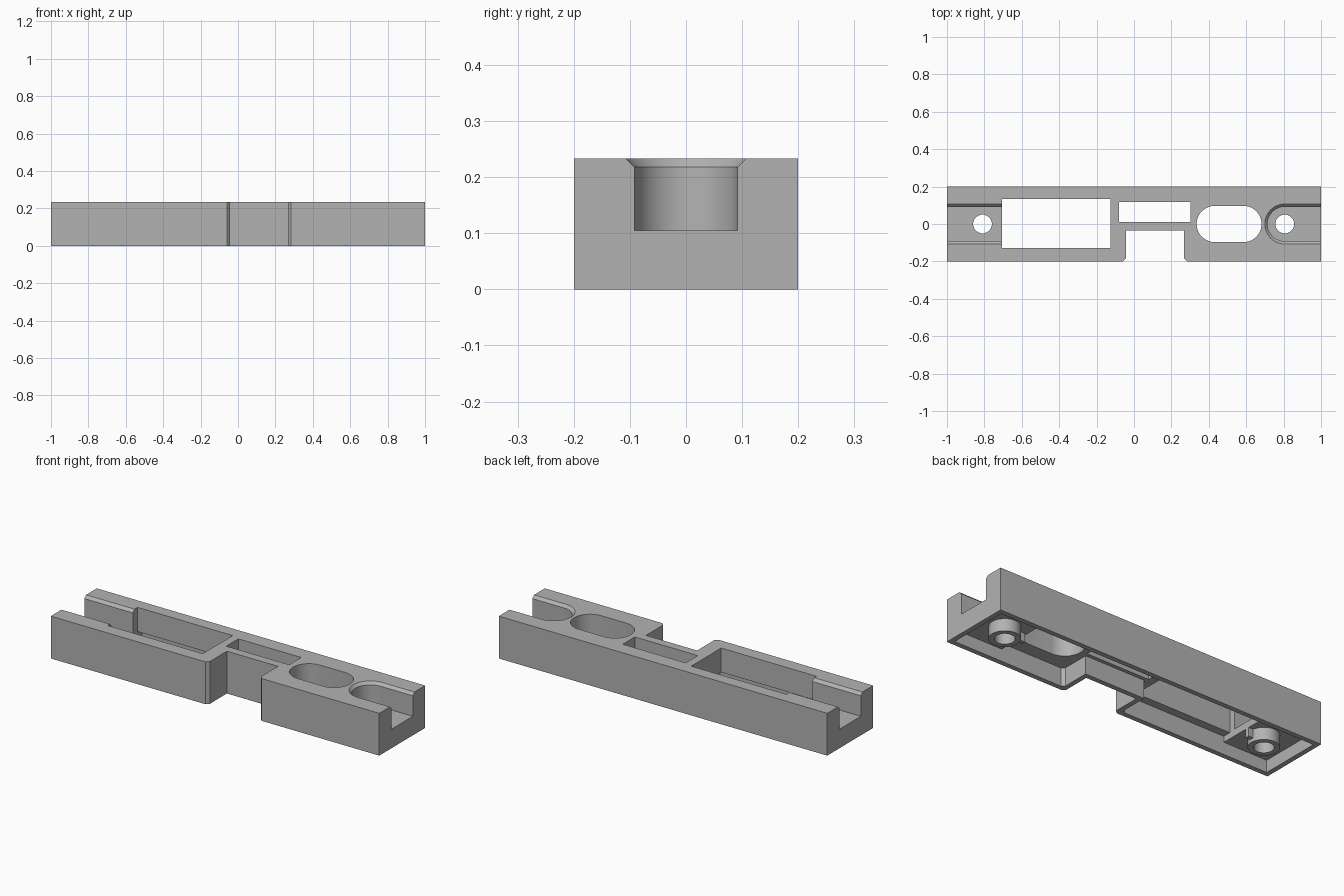
import bpy, bmesh, math

old = bpy.data.objects.get("Cube")
if old:
    bpy.data.objects.remove(old, do_unlink=True)

H = 0.233       # overall height
WALL = 0.027    # shell thickness
FLOOR = 0.105   # groove floor height

grey = bpy.data.materials.new("plain_grey")
grey.use_nodes = True
grey.diffuse_color = (0.45, 0.45, 0.45, 1)
grey.node_tree.nodes["Principled BSDF"].inputs["Base Color"].default_value = (0.45, 0.45, 0.45, 1)


def loft(name, low, high, z0, z1):
    """Solid between two matching outlines (counter-clockwise)."""
    bm = bmesh.new()
    a = [bm.verts.new((x, y, z0)) for x, y in low]
    b = [bm.verts.new((x, y, z1)) for x, y in high]
    n = len(a)
    bm.faces.new(a[::-1])
    bm.faces.new(b)
    for i in range(n):
        j = (i + 1) % n
        bm.faces.new((a[i], a[j], b[j], b[i]))
    bmesh.ops.recalc_face_normals(bm, faces=bm.faces)
    mesh = bpy.data.meshes.new(name)
    bm.to_mesh(mesh)
    bm.free()
    mesh.materials.append(grey)
    ob = bpy.data.objects.new(name, mesh)
    bpy.context.collection.objects.link(ob)
    return ob


def prism(name, pts, z0, z1):
    return loft(name, pts, pts, z0, z1)


def rect(x0, x1, y0, y1):
    return [(x0, y0), (x1, y0), (x1, y1), (x0, y1)]


def arc(cx, cy, r, start, end, n=24):
    return [(cx + r * math.cos(math.radians(start + (end - start) * i / n)),
             cy + r * math.sin(math.radians(start + (end - start) * i / n)))
            for i in range(n + 1)]


def circle(cx, r):
    return arc(cx, 0, r, 0, 360, 40)[:-1]


def combine(body, tool, operation="DIFFERENCE"):
    """Apply a boolean and remove the tool."""
    mod = body.modifiers.new("bool", "BOOLEAN")
    mod.operation = operation
    mod.solver = "EXACT"
    mod.object = tool
    bpy.context.view_layer.objects.active = body
    bpy.ops.object.modifier_apply(modifier=mod.name)
    bpy.data.objects.remove(tool, do_unlink=True)


def outline(t):
    """Body outline with the front notch, inset by t."""
    x0, x1, c = -0.043 - t, 0.268 + t, 0.016
    y = -0.2 + t
    return [(-1 + t, y), (x0 - c, y), (x0, y + c), (x0, -0.035 + t),
            (x1, -0.035 + t), (x1, y + c), (x1 + c, y), (1 - t, y),
            (1 - t, 0.2 - t), (-1 + t, 0.2 - t)]


def round_groove(r):
    return [(1.1, -r), (1.1, r)] + arc(0.806, 0, r, 90, 270)


def straight_groove(r):
    return rect(-1.1, -0.6, -r, r)


# Outer shell and underside cavity, deeper between the end grooves
body = prism("rail_body", outline(0), 0, H)
combine(body, prism("cavity", outline(WALL), -0.02, 0.067))
main = [(min(max(x, -0.705), 0.68), y) for x, y in outline(WALL)]
combine(body, prism("deep_cavity", main, 0.03, 0.1))

# Screw bosses with a small rib on the side facing the middle
for x, side in ((-0.81, 1), (0.806, -1)):
    combine(body, prism("boss", circle(x, 0.078), 0, 0.085), "UNION")
    ends = sorted((x + side * 0.07, x + side * 0.115))
    combine(body, prism("rib", rect(*ends, -0.012, 0.012), 0.02, 0.085), "UNION")

# Large window, narrow slot and rounded opening
combine(body, prism("window", rect(-0.705, -0.125, -0.128, 0.133), -0.1, H + 0.1))
combine(body, prism("slot", rect(-0.08, 0.303, 0.012, 0.117), -0.1, H + 0.1))
oval = arc(0.585, 0, 0.097, -90, 90) + arc(0.432, 0, 0.097, 90, 270)
combine(body, prism("oval", oval, -0.1, H + 0.1))

# End grooves with bevelled upper edges, and the screw holes
for shape, x in ((straight_groove, -0.81), (round_groove, 0.806)):
    combine(body, prism("groove", shape(0.092), FLOOR, H + 0.1))
    combine(body, loft("groove_bevel", shape(0.092), shape(0.122), H - 0.015, H + 0.015))
    combine(body, prism("screw_hole", circle(x, 0.05), -0.1, FLOOR + 0.05))

# Smooth the curved walls, keep the edges crisp
bpy.ops.object.select_all(action="DESELECT")
body.select_set(True)
bpy.context.view_layer.objects.active = body
bpy.ops.object.shade_smooth_by_angle(angle=math.radians(30))
